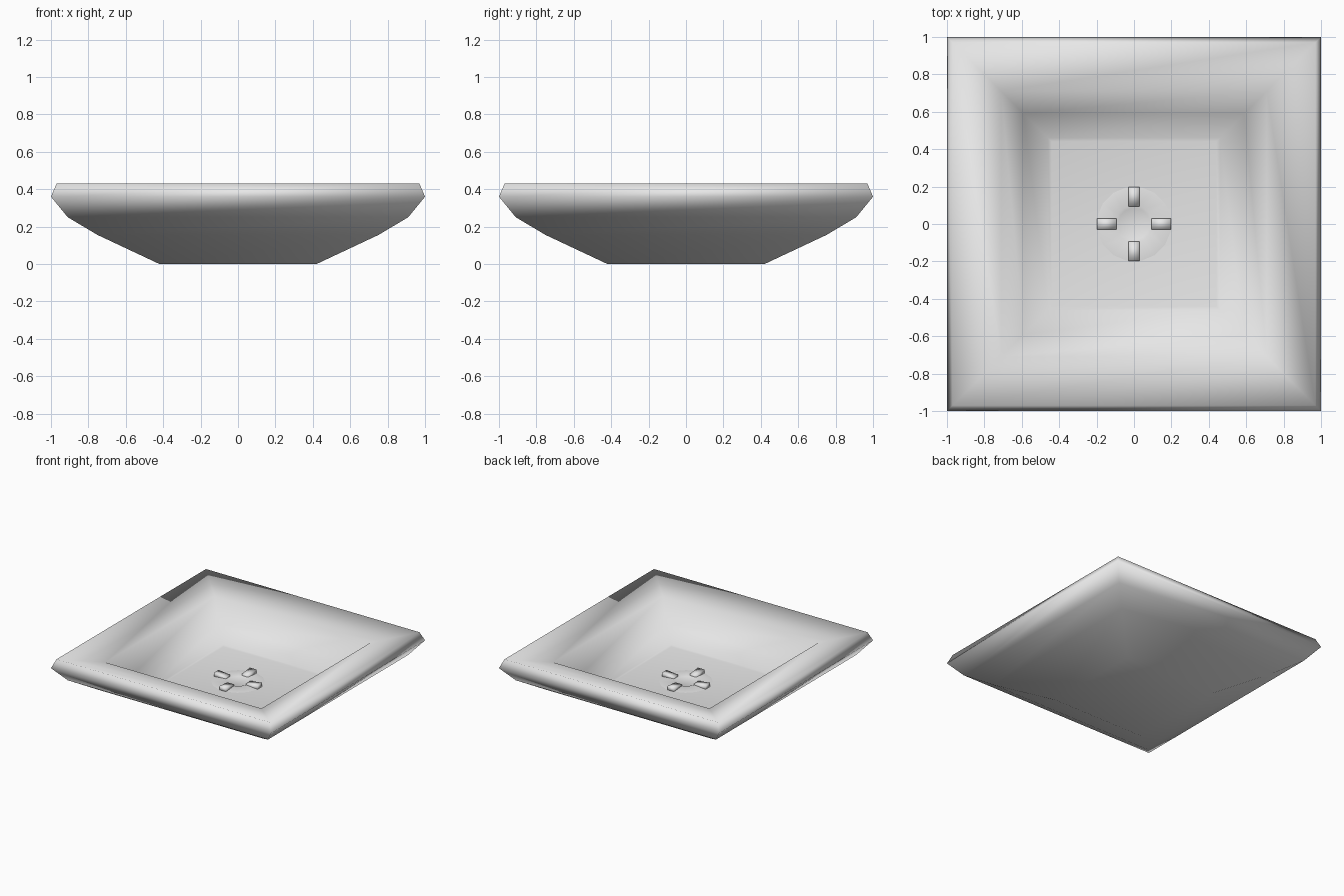
import bpy, bmesh, math
from mathutils import Matrix

if "Cube" in bpy.data.objects:
    bpy.data.objects.remove(bpy.data.objects["Cube"])

mat = bpy.data.materials.new("light_grey")
mat.diffuse_color = (0.8, 0.8, 0.8, 1)
mat.use_nodes = True
mat.node_tree.nodes["Principled BSDF"].inputs["Base Color"].default_value = mat.diffuse_color


def finish(name, bm, smooth=True):
    bmesh.ops.recalc_face_normals(bm, faces=bm.faces)
    me = bpy.data.meshes.new(name)
    bm.to_mesh(me)
    bm.free()
    me.materials.append(mat)
    for p in me.polygons:
        p.use_smooth = smooth
    ob = bpy.data.objects.new(name, me)
    bpy.context.collection.objects.link(ob)
    return ob


def loft(name, profile, sides, offset, cap_start=True):
    """Stack regular rings (radius to the corner, height) and cap the ends."""
    bm = bmesh.new()
    rings = []
    for r, z in profile:
        rings.append([bm.verts.new((r * math.cos(offset + 2 * math.pi * i / sides),
                                    r * math.sin(offset + 2 * math.pi * i / sides), z))
                      for i in range(sides)])
    for a, b in zip(rings, rings[1:]):
        for i in range(sides):
            j = (i + 1) % sides
            bm.faces.new((a[i], a[j], b[j], b[i]))
    if cap_start:
        bm.faces.new(rings[0])
    bm.faces.new(rings[-1])
    return finish(name, bm)


# Square dish: outside from the base up, over the rim, down to the floor
half = [(0.42, 0), (0.75, 0.155), (0.91, 0.25), (1.0, 0.36), (0.97, 0.43),
        (0.71, 0.375), (0.59, 0.22), (0.46, 0.14), (0.44, 0.135)]
loft("square_dish", [(h * math.sqrt(2), z) for h, z in half], 4, math.pi / 4)

# Low round boss in the middle of the floor
loft("centre_boss", [(0.2, 0.136), (0.10, 0.145), (0.085, 0.138)], 16, math.pi / 16, False)

# Four small tabs around the centre, tops tilted inward
for k in range(4):
    bm = bmesh.new()
    bmesh.ops.create_cube(bm, size=1, matrix=Matrix.Translation((0.145, 0, 0.14))
                          @ Matrix.Diagonal((0.105, 0.06, 0.03, 1)))
    for v in bm.verts:
        if v.co.z > 0.14 and v.co.x > 0.145:
            v.co.z += 0.012
    bmesh.ops.rotate(bm, verts=bm.verts, cent=(0, 0, 0),
                     matrix=Matrix.Rotation(k * math.pi / 2, 3, 'Z'))
    finish("centre_tab_%d" % (k + 1), bm)
